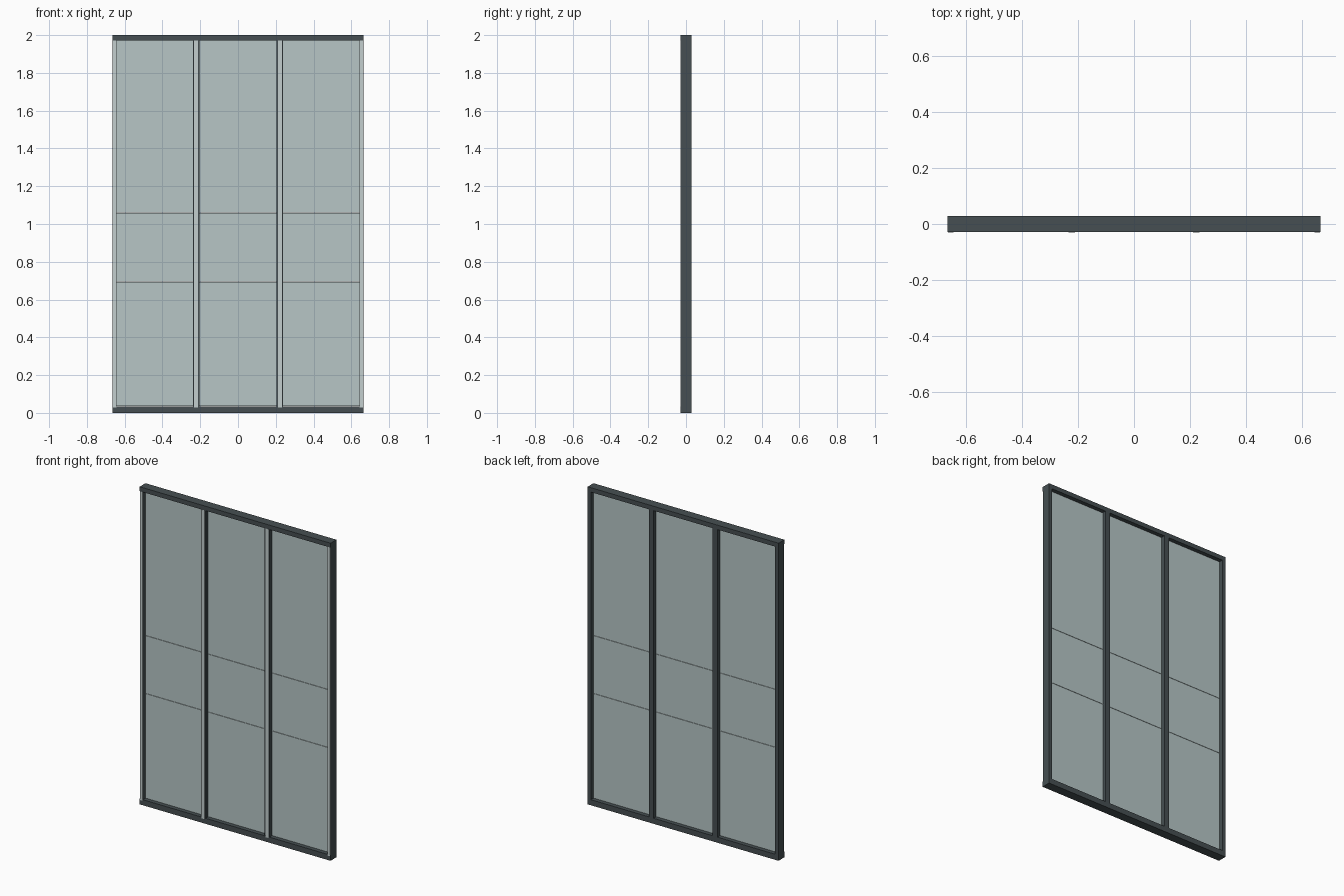
import bpy

cube = bpy.data.objects.get("Cube")
if cube:
    bpy.data.objects.remove(cube, do_unlink=True)


def material(name, rgb):
    mat = bpy.data.materials.new(name)
    mat.use_nodes = True
    mat.diffuse_color = (*rgb, 1)
    mat.node_tree.nodes["Principled BSDF"].inputs["Base Color"].default_value = (*rgb, 1)
    return mat


frame_grey = material("dark grey frame", (0.061, 0.078, 0.084))
glass_tint = material("pale glass", (0.474, 0.565, 0.565))
trim_grey = material("light trim", (0.55, 0.62, 0.62))


def box(name, xs, ys, zs, mat):
    """Box spanning the given ranges on each axis."""
    spans = (xs, ys, zs)
    bpy.ops.mesh.primitive_cube_add(size=1, location=[(a + b) / 2 for a, b in spans])
    obj = bpy.context.object
    obj.name = name
    obj.scale = [b - a for a, b in spans]
    bpy.ops.object.transform_apply(location=False, rotation=False, scale=True)
    obj.data.materials.append(mat)
    return obj


HALF_W, HALF_D, HEIGHT = 0.665, 0.029, 2.0
SILL, HEAD = 0.035, 1.972
STILE, MULLION = 0.023, 0.034
front = -HALF_D + 0.002

# Horizontal rails
box("bottom_rail", (-HALF_W, HALF_W), (-HALF_D, HALF_D), (0, SILL), frame_grey)
box("top_rail", (-HALF_W, HALF_W), (-HALF_D, HALF_D), (HEAD, HEIGHT), frame_grey)

# Upright posts: two outer stiles and two mullions
inner = HALF_W - STILE
posts = [
    ("right_stile", -HALF_W, -inner),
    ("right_mullion", -0.222 - MULLION / 2, -0.222 + MULLION / 2),
    ("left_mullion", 0.222 - MULLION / 2, 0.222 + MULLION / 2),
    ("left_stile", inner, HALF_W),
]
for name, x0, x1 in posts:
    box(name, (x0, x1), (front, HALF_D), (SILL, HEAD), frame_grey)
    # Light strip on the front of each post
    edge = 0.006 if "mullion" in name else 0.002
    box(name + "_trim", (x0 + edge, x1 - edge), (-HALF_D - 0.001, front),
        (SILL - 0.007, HEAD), trim_grey)

# Glass panes, three to a bay with hairline joints
joints = [SILL, 0.695, 1.06, HEAD]
gap = 0.001
for bay, (a, b) in zip(("right", "middle", "left"), zip(posts, posts[1:])):
    for row, z0, z1 in zip(("lower", "centre", "upper"), joints, joints[1:]):
        box(f"{bay}_{row}_pane", (a[2], b[1]), (-0.004, 0.004),
            (z0 + gap, z1 - gap), glass_tint)
